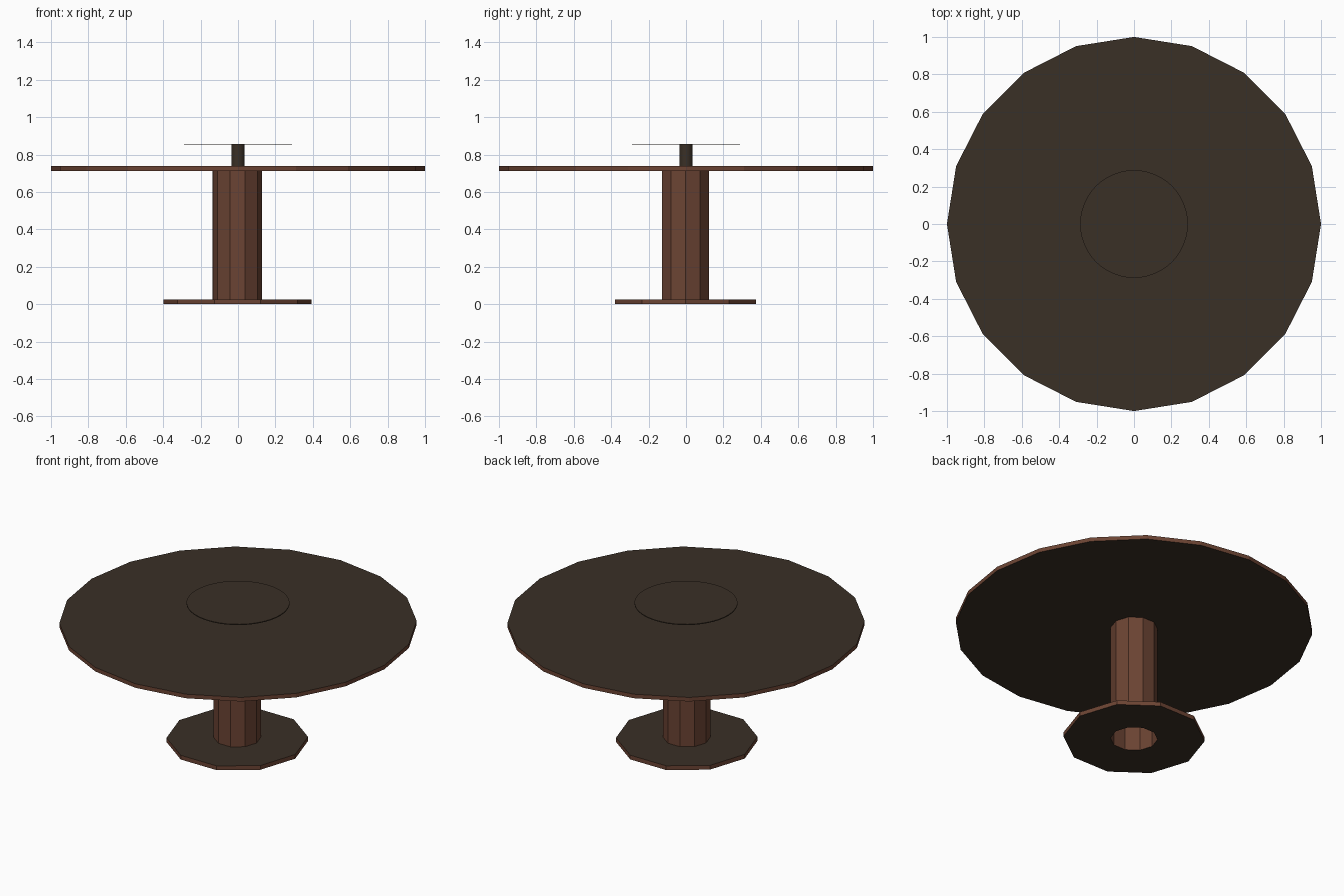
import bpy, bmesh, math

if "Cube" in bpy.data.objects:
    bpy.data.objects.remove(bpy.data.objects["Cube"])


def material(name, rgb):
    m = bpy.data.materials.new(name)
    m.diffuse_color = (*rgb, 1)
    m.use_nodes = True
    m.node_tree.nodes["Principled BSDF"].inputs["Base Color"].default_value = m.diffuse_color
    return m


BROWN = material("reddish brown wood", (0.148, 0.057, 0.033))
DARK = material("dark olive wood", (0.042, 0.029, 0.019))


def prism(name, sides, r, z0, z1, mats, centre=(0, 0), inner=0, caps=True, smooth=False):
    """Upright prism, optionally with a hole or open ends.
    mats = (side material, flat top and bottom material)."""
    bm = bmesh.new()

    def ring(radius, z):
        return [bm.verts.new((centre[0] + radius * math.cos(math.tau * i / sides),
                              centre[1] + radius * math.sin(math.tau * i / sides), z))
                for i in range(sides)]

    def bridge(a, b):
        for i in range(sides):
            j = (i + 1) % sides
            bm.faces.new((a[i], a[j], b[j], b[i]))

    low, high = ring(r, z0), ring(r, z1)
    bridge(low, high)
    if inner:
        bridge(high, ring_in := ring(inner, z1))
        bridge(ring(inner, z0) if not caps else (low_in := ring(inner, z0)), low)
        bridge(ring_in, low_in)
    elif caps:
        bm.faces.new(high)
        bm.faces.new(low[::-1])
    bm.normal_update()
    for f in bm.faces:
        flat = abs(f.normal.z) > 0.5
        f.material_index = 1 if flat else 0
        f.smooth = smooth and not flat
    me = bpy.data.meshes.new(name)
    bm.to_mesh(me)
    bm.free()
    for m in mats:
        me.materials.append(m)
    ob = bpy.data.objects.new(name, me)
    bpy.context.collection.objects.link(ob)
    if smooth:
        me.set_sharp_from_angle(angle=math.radians(40))
    return ob


WOOD = (BROWN, DARK)
PLAIN = (DARK, DARK)
FOOT = (-0.003, -0.003)

# Ten-sided foot with a hole under the hollow column
prism("foot_plate", 10, 0.396, 0.0, 0.026, WOOD, FOOT, inner=0.132)
# Hollow pedestal column, open at both ends
prism("pedestal_column", 10, 0.132, 0.026, 0.713, WOOD, FOOT, caps=False)
# Twenty-sided table top
prism("table_top", 20, 1.0, 0.713, 0.738, WOOD)
# Raised round tray on a short stem
prism("tray_stem", 24, 0.036, 0.738, 0.853, PLAIN, smooth=True)
prism("tray_disc", 48, 0.288, 0.853, 0.858, PLAIN, smooth=True)
